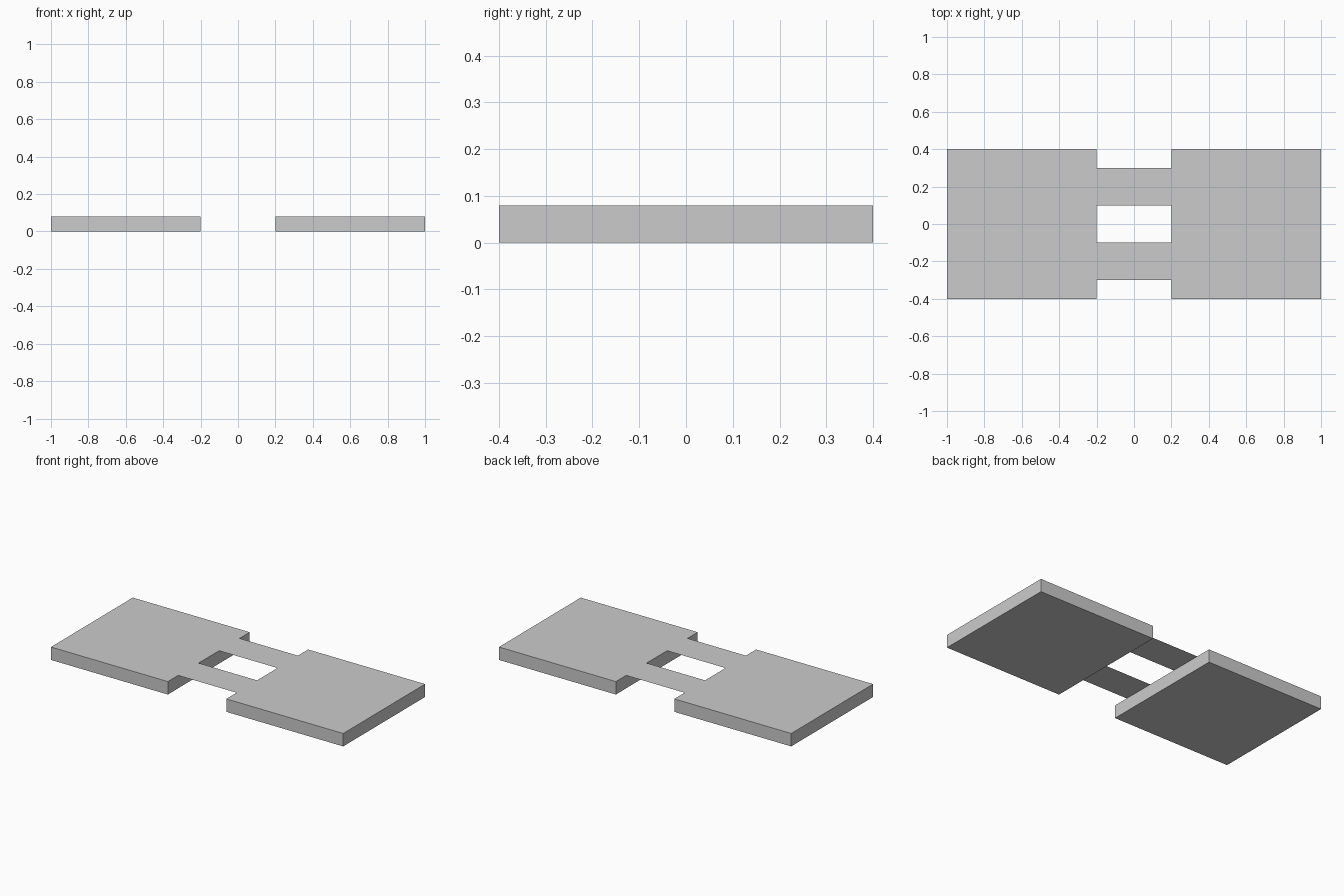
import bpy

if "Cube" in bpy.data.objects:
    bpy.data.objects.remove(bpy.data.objects["Cube"])

T = 0.08  # slab thickness

# two solid end slabs
for side, name in ((-1, "left_slab"), (1, "right_slab")):
    bpy.ops.mesh.primitive_cube_add(size=1, location=(0.6 * side, 0, T / 2))
    slab = bpy.context.object
    slab.name = name
    slab.scale = (0.8, 0.8, T)
    bpy.ops.object.transform_apply(location=False, rotation=False, scale=True)

# two paper-thin connecting strips, flush with the slab tops
for side, name in ((-1, "front_strip"), (1, "back_strip")):
    bpy.ops.mesh.primitive_plane_add(size=1, location=(0, 0.2 * side, T))
    strip = bpy.context.object
    strip.name = name
    strip.scale = (0.4, 0.2, 1)
    bpy.ops.object.transform_apply(location=False, rotation=False, scale=True)
